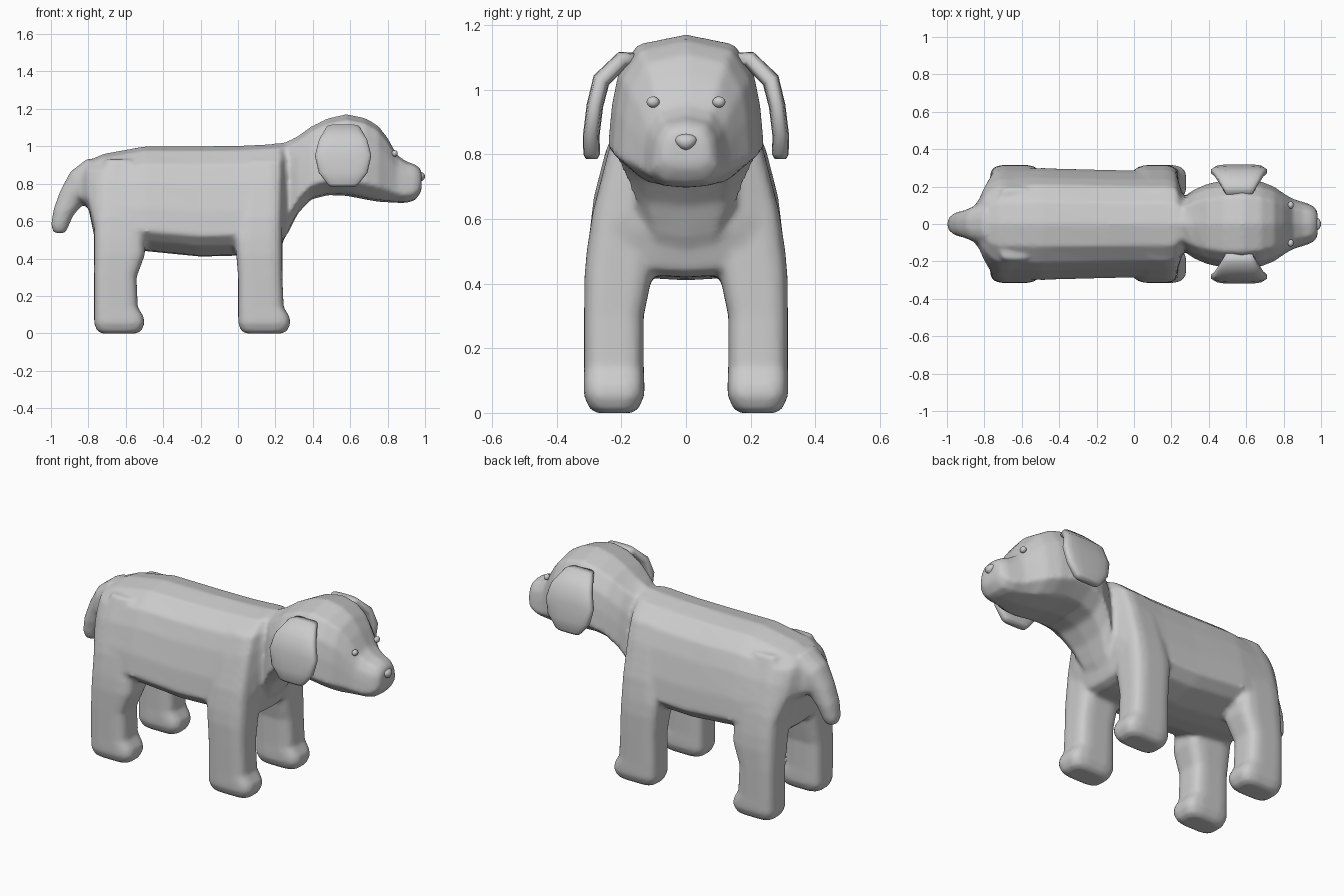
import bpy, bmesh, math
from mathutils import Vector

if "Cube" in bpy.data.objects:
    bpy.data.objects.remove(bpy.data.objects["Cube"])


def loft(bm, rings):
    """Skin a row of equal-length point rings and cap both ends."""
    rows = [[bm.verts.new(p) for p in r] for r in rings]
    n = len(rows[0])
    for a, b in zip(rows, rows[1:]):
        for i in range(n):
            bm.faces.new((a[i], a[(i + 1) % n], b[(i + 1) % n], b[i]))
    bm.faces.new(rows[0][::-1])
    bm.faces.new(rows[-1])


def ring(c, u, v, n=16, e=4.0):
    """Rounded-rectangle ring with half axes u and v."""
    out = []
    for i in range(n):
        a = 2 * math.pi * (i + 0.5) / n
        ca, sa = math.cos(a), math.sin(a)
        out.append(Vector(c) + Vector(u) * math.copysign(abs(ca) ** (2 / e), ca)
                   + Vector(v) * math.copysign(abs(sa) ** (2 / e), sa))
    return out


def sections(bm, profile, stations):
    """Loft a mirrored half profile along x; stations are x, bottom, top, half width."""
    full = profile + [(-y, t) for y, t in profile[-2:0:-1]]
    loft(bm, [[(x, y * w, zb + t * (zt - zb)) for y, t in full]
              for x, zb, zt, w in stations])


def path_rings(path, fixed, e):
    """Rings across a path of (point, half width, half thickness)."""
    out = []
    for i, (p, w, t) in enumerate(path):
        d = Vector(path[min(i + 1, len(path) - 1)][0]) - Vector(path[max(i - 1, 0)][0])
        nrm = d.cross(Vector(fixed)).normalized()
        out.append(ring(p, Vector(fixed) * w, nrm * t, 16, e))
    return out


def finish(name, bm):
    bmesh.ops.recalc_face_normals(bm, faces=bm.faces)
    me = bpy.data.meshes.new(name)
    bm.to_mesh(me)
    bm.free()
    for p in me.polygons:
        p.use_smooth = True
    ob = bpy.data.objects.new(name, me)
    bpy.context.collection.objects.link(ob)
    return ob


bm = bmesh.new()

# torso, narrow at the back and wide at the belly
torso = [(0, 0), (.35, .01), (.8, .09), (1, .19), (.95, .41), (.83, .66),
         (.7, .83), (.4, .96), (0, 1)]
sections(bm, torso, [(-.88, .71, .86, .07), (-.83, .69, .90, .13), (-.80, .67, .92, .20),
                     (-.765, .50, .94, .26), (-.72, .46, .96, .29), (-.5, .44, 1.0, .30),
                     (-.2, .41, 1.0, .292), (0, .415, 1.003, .287),
                     (.18, .42, 1.012, .29), (.225, .44, 1.018, .27),
                     (.255, .53, 1.02, .18)])

# neck, head and muzzle
skull = [(0, 0), (.62, .03), (1, .2), (.95, .5), (.87, .72), (.62, .93), (0, 1)]
sections(bm, skull, [(.10, .43, .98, .13), (.23, .48, 1.015, .14), (.27, .54, 1.03, .15),
                     (.32, .64, 1.055, .185), (.39, .715, 1.105, .215),
                     (.48, .738, 1.15, .235), (.58, .735, 1.172, .242),
                     (.68, .715, 1.152, .228), (.75, .703, 1.11, .20),
                     (.80, .70, 1.045, .165), (.85, .697, .955, .135),
                     (.90, .697, .92, .12), (.945, .71, .905, .105),
                     (.972, .745, .885, .085), (.982, .77, .86, .06)])

# legs: z, back x, front x, inner y, outer y
front_leg = [(0, .04, .24, .165, .28), (.015, .015, .265, .145, .30),
             (.055, 0, .282, .128, .317), (.09, 0, .275, .128, .317),
             (.14, 0, .245, .13, .316), (.3, 0, .238, .13, .316),
             (.42, -.01, .238, .105, .315), (.50, -.02, .238, .09, .308),
             (.62, 0, .238, .09, .29), (.8, .02, .238, .09, .243), (.93, .06, .22, .08, .19)]
back_leg = [(z, a - .77, b - .78 + (.045 if .4 < z < .9 else 0), c, d)
            for z, a, b, c, d in front_leg]
back_leg = [(z, max(a, -.77), b, c, d) for z, a, b, c, d in back_leg]
for leg in (front_leg, back_leg):
    for s in (1, -1):
        loft(bm, [ring(((a + b) / 2, s * (c + d) / 2, z), ((b - a) / 2, 0, 0),
                       (0, (d - c) / 2, 0)) for z, a, b, c, d in leg])

# tail
tail = [((-.74, 0, .86), .12, .10), ((-.83, 0, .79), .10, .10), ((-.895, 0, .72), .075, .07),
        ((-.935, 0, .645), .065, .055), ((-.955, 0, .57), .05, .046),
        ((-.955, 0, .535), .032, .03)]
loft(bm, path_rings(tail, (0, 1, 0), 2.3))

# fuse the overlapping parts into one skin
body = finish("dog_body", bm)
rm = body.modifiers.new("fuse", 'REMESH')
rm.mode = 'VOXEL'
rm.voxel_size = .013
rm.use_smooth_shade = True
sm = body.modifiers.new("soften", 'SMOOTH')
sm.factor = .5
sm.iterations = 4

# floppy ears
ear = [((.155, 1.095), .07, .02), ((.195, 1.095), .09, .026), ((.262, 1.03), .13, .028),
       ((.282, .95), .152, .026), ((.293, .86), .132, .026), ((.292, .80), .085, .026),
       ((.292, .786), .07, .018)]
for s, side in ((1, "left"), (-1, "right")):
    eb = bmesh.new()
    loft(eb, path_rings([((.562, s * y, z), w, t) for (y, z), w, t in ear], (1, 0, 0), 3.5))
    finish(side + "_ear", eb)


def ball(name, loc, scale, taper=0):
    b = bmesh.new()
    bmesh.ops.create_uvsphere(b, u_segments=16, v_segments=10, radius=1)
    for v in b.verts:
        v.co.y *= 1 + taper * v.co.z
        v.co = Vector(loc) + Vector(v.co[i] * scale[i] for i in range(3))
    finish(name, b)


# eyes and nose
for s, side in ((1, "left"), (-1, "right")):
    ball(side + "_eye", (.838, s * .102, .962), (.016, .02, .017))
ball("nose", (.975, 0, .838), (.025, .033, .025), .3)
